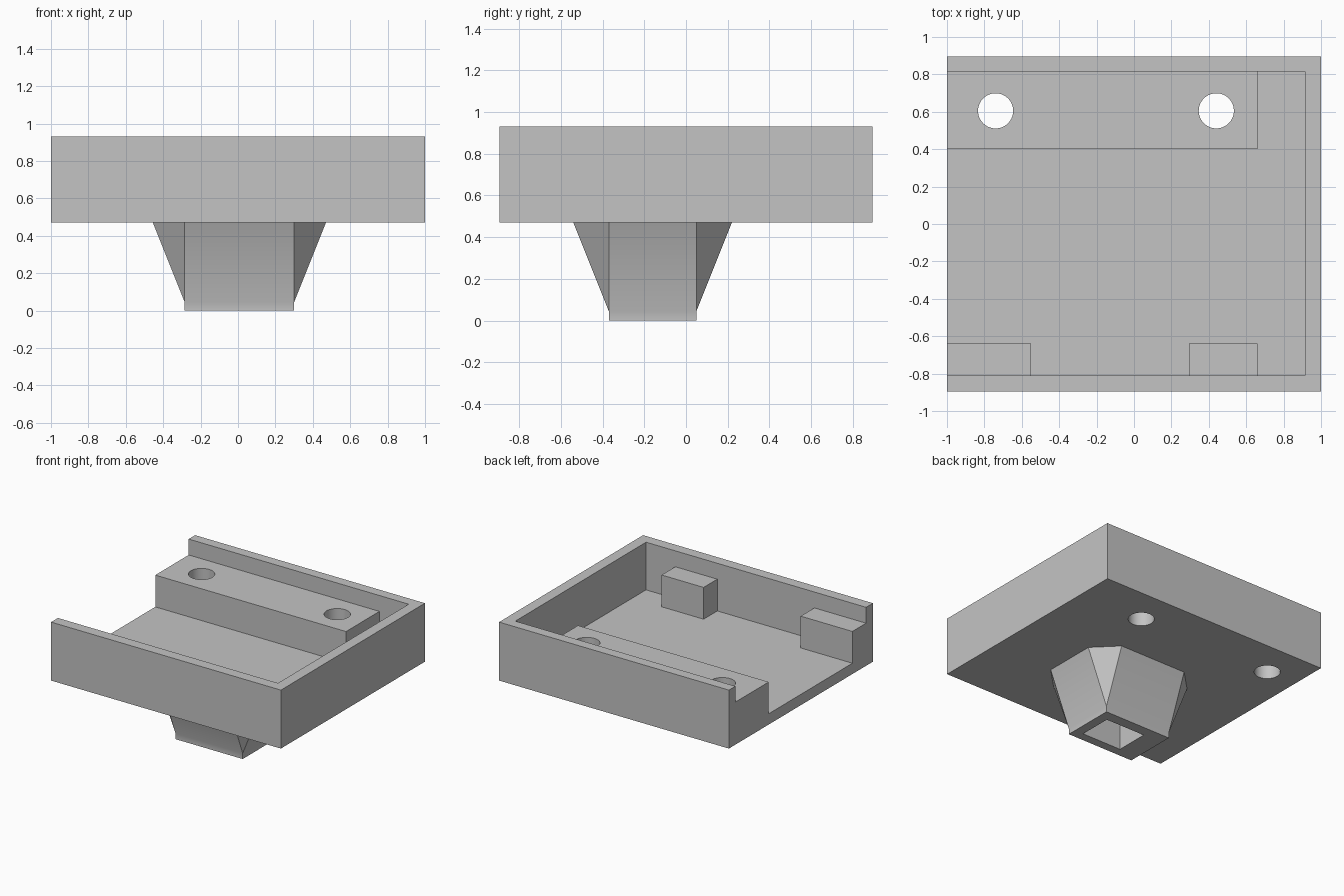
import bpy
import bmesh
import math

cube = bpy.data.objects.get("Cube")
if cube:
    bpy.data.objects.remove(cube, do_unlink=True)

# Single grey material
grey = bpy.data.materials.new("plain_grey")
grey.use_nodes = True
grey.diffuse_color = (0.55, 0.55, 0.55, 1)
grey.node_tree.nodes["Principled BSDF"].inputs["Base Color"].default_value = (0.55, 0.55, 0.55, 1)


def add_object(name, bm):
    bmesh.ops.recalc_face_normals(bm, faces=bm.faces)
    mesh = bpy.data.meshes.new(name)
    bm.to_mesh(mesh)
    bm.free()
    mesh.materials.append(grey)
    obj = bpy.data.objects.new(name, mesh)
    bpy.context.collection.objects.link(obj)
    return obj


def box(name, xs, ys, zs):
    bm = bmesh.new()
    bmesh.ops.create_cube(bm, size=1)
    for v in bm.verts:
        v.co = [r[0] if c < 0 else r[1] for c, r in zip(v.co, (xs, ys, zs))]
    return add_object(name, bm)


def cylinder(name, x, y, radius, zs):
    bm = bmesh.new()
    bmesh.ops.create_cone(bm, cap_ends=True, segments=48, radius1=radius,
                          radius2=radius, depth=zs[1] - zs[0])
    bmesh.ops.translate(bm, verts=bm.verts, vec=(x, y, sum(zs) / 2))
    return add_object(name, bm)


def cut(target, cutters):
    for cutter in cutters:
        cutter.hide_render = True
        mod = target.modifiers.new("cut", "BOOLEAN")
        mod.operation = "DIFFERENCE"
        mod.solver = "EXACT"
        mod.object = cutter
        bpy.ops.object.select_all(action="DESELECT")
        bpy.context.view_layer.objects.active = target
        target.select_set(True)
        bpy.ops.object.modifier_apply(modifier=mod.name)


def smooth(obj):
    bpy.ops.object.select_all(action="DESELECT")
    bpy.context.view_layer.objects.active = obj
    obj.select_set(True)
    bpy.ops.object.shade_smooth_by_angle(angle=math.radians(30))


BASE, FLOOR, STEP, TOP = 0.47, 0.555, 0.805, 0.93
INNER_Y = (-0.81, 0.815)

# Tray, open at one end
tray = box("tray", (-1, 1), (-0.895, 0.895), (BASE, TOP))
cavity = box("cavity_cutter", (-1.2, 0.915), INNER_Y, (FLOOR, 1.2))

# Rear mounting block and the two front stops
rear_block = box("rear_mounting_block", (-1, 0.66), (0.4, INNER_Y[1]), (FLOOR, STEP))
for name, xs in (("front_right_stop", (-1, -0.55)), ("front_left_stop", (0.295, 0.66))):
    box(name, xs, (INNER_Y[0], -0.64), (FLOOR, STEP))

# Screw holes through block and floor
holes = [cylinder("hole_cutter", x, 0.605, 0.094, (0.3, 1.1)) for x in (-0.74, 0.44)]
cut(tray, [cavity] + holes)
cut(rear_block, holes)

# Foot: short rectangular collar flaring to an octagon under the tray
X0, X1, Y0, Y1, FLARE = -0.285, 0.3, -0.37, 0.05, 0.17
bm = bmesh.new()
corners = [(X0, Y0, -1, -1), (X1, Y0, 1, -1), (X1, Y1, 1, 1), (X0, Y1, -1, 1)]
low = [bm.verts.new((x, y, 0)) for x, y, _, _ in corners]
mid = [bm.verts.new((x, y, 0.045)) for x, y, _, _ in corners]
side_x = [bm.verts.new((x + sx * FLARE, y, BASE)) for x, y, sx, _ in corners]
side_y = [bm.verts.new((x, y + sy * FLARE, BASE)) for x, y, _, sy in corners]
rim = []
for i in range(4):
    j = (i + 1) % 4
    outer = side_y if i % 2 == 0 else side_x
    bm.faces.new((low[i], low[j], mid[j], mid[i]))
    bm.faces.new((mid[i], mid[j], outer[j], outer[i]))
    bm.faces.new((mid[i], side_x[i], side_y[i]))
    rim += [outer[i], outer[j]]
bm.faces.new(low)
bm.faces.new(rim)
foot = add_object("flared_foot", bm)

# Rectangular socket in the underside of the foot
socket = box("socket_cutter", (-0.12, 0.225), (-0.3, -0.035), (-0.2, 0.4))
cut(foot, [socket])

for obj in (tray, rear_block, foot):
    smooth(obj)
for helper in [cavity, socket] + holes:
    bpy.data.objects.remove(helper, do_unlink=True)
